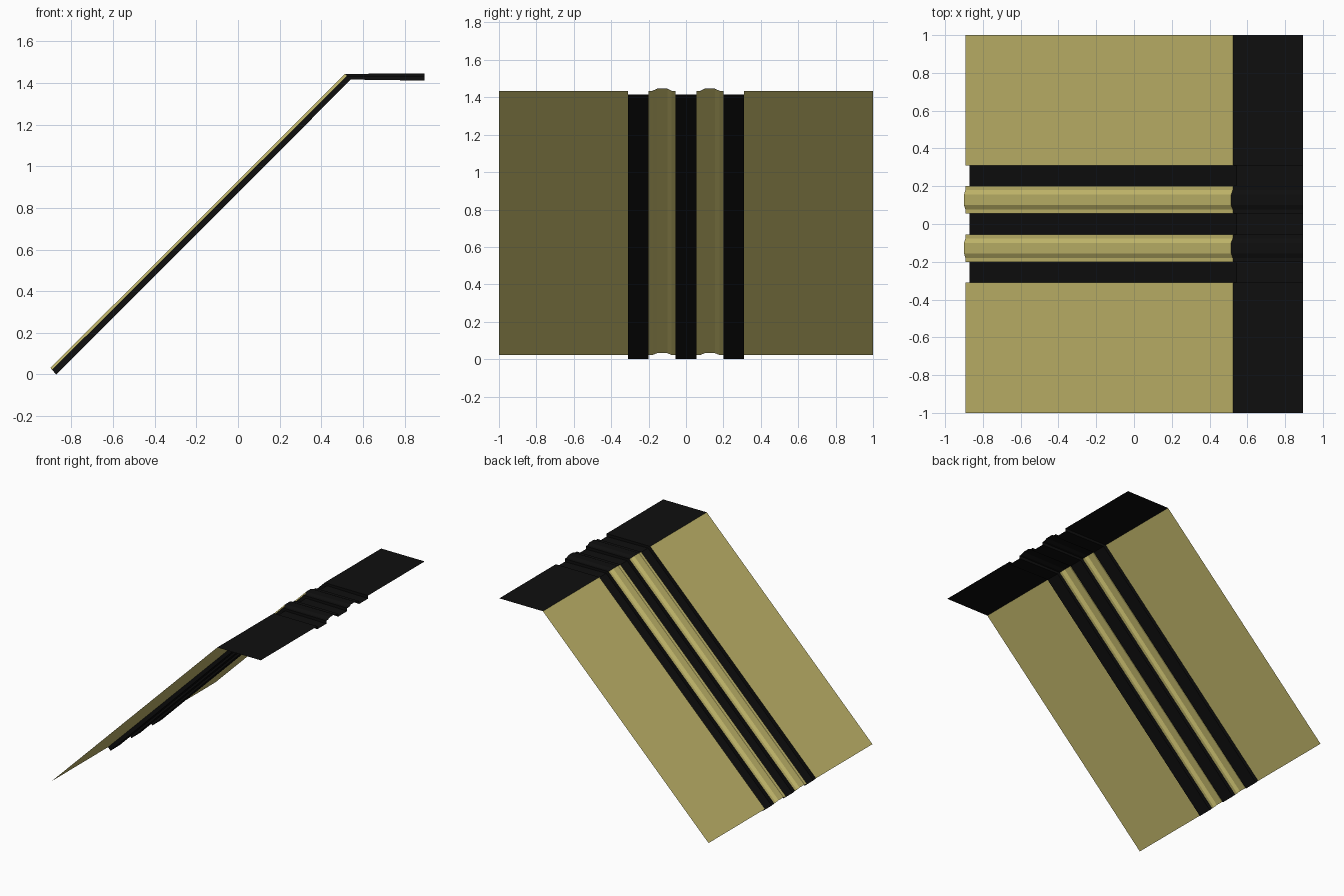
import bpy, bmesh

cube = bpy.data.objects.get("Cube")
if cube:
    bpy.data.objects.remove(cube)


def make_material(name, rgb):
    mat = bpy.data.materials.new(name)
    mat.use_nodes = True
    color = (*rgb, 1.0)
    mat.diffuse_color = color
    mat.node_tree.nodes["Principled BSDF"].inputs["Base Color"].default_value = color
    return mat


olive = make_material("olive_yellow", (0.57, 0.50, 0.155))
black = make_material("black", (0.0045, 0.0045, 0.0045))

# Ribbed cross-section, one half: (distance from centre, level)
half = [(0.055, "groove"), (0.055, "base"), (0.077, "base"), (0.10, "rib"),
        (0.155, "rib"), (0.18, "base"), (0.20, "base"), (0.20, "groove"),
        (0.31, "groove"), (0.31, "base"), (1.0, "base")]
section = [(-y, lv) for y, lv in reversed(half)] + half

# Lengthwise path of each level: foot of slope, bend, end of lip as (x, z)
paths = {
    "base": [(-0.893, 0.022), (0.523, 1.434), (0.895, 1.434)],
    "rib": [(-0.90, 0.032), (0.514, 1.443), (0.895, 1.446)],
    "groove": [(-0.872, 0.0), (0.542, 1.416), (0.895, 1.411)],
}


def build_sheet(name, first, rule):
    """Loft the cross-section between two stations of the path."""
    bm = bmesh.new()
    rows = []
    for station in (first, first + 1):
        row = []
        for y, level in section:
            x, z = paths[level][station]
            row.append(bm.verts.new((x, y, z)))
        rows.append(row)
    for i in range(len(section) - 1):
        a, b = rows
        face = bm.faces.new((a[i], b[i], b[i + 1], a[i + 1]))
        face.material_index = rule(section[i][1], section[i + 1][1])
    mesh = bpy.data.meshes.new(name)
    bm.to_mesh(mesh)
    bm.free()
    mesh.materials.append(olive)
    mesh.materials.append(black)
    obj = bpy.data.objects.new(name, mesh)
    bpy.context.collection.objects.link(obj)
    return obj


# Sloping panel: groove floors and walls are black
build_sheet("sloping_panel", 0, lambda p, q: int("groove" in (p, q)))
# Flat lip along the top: all black
build_sheet("top_lip", 1, lambda p, q: 1)
